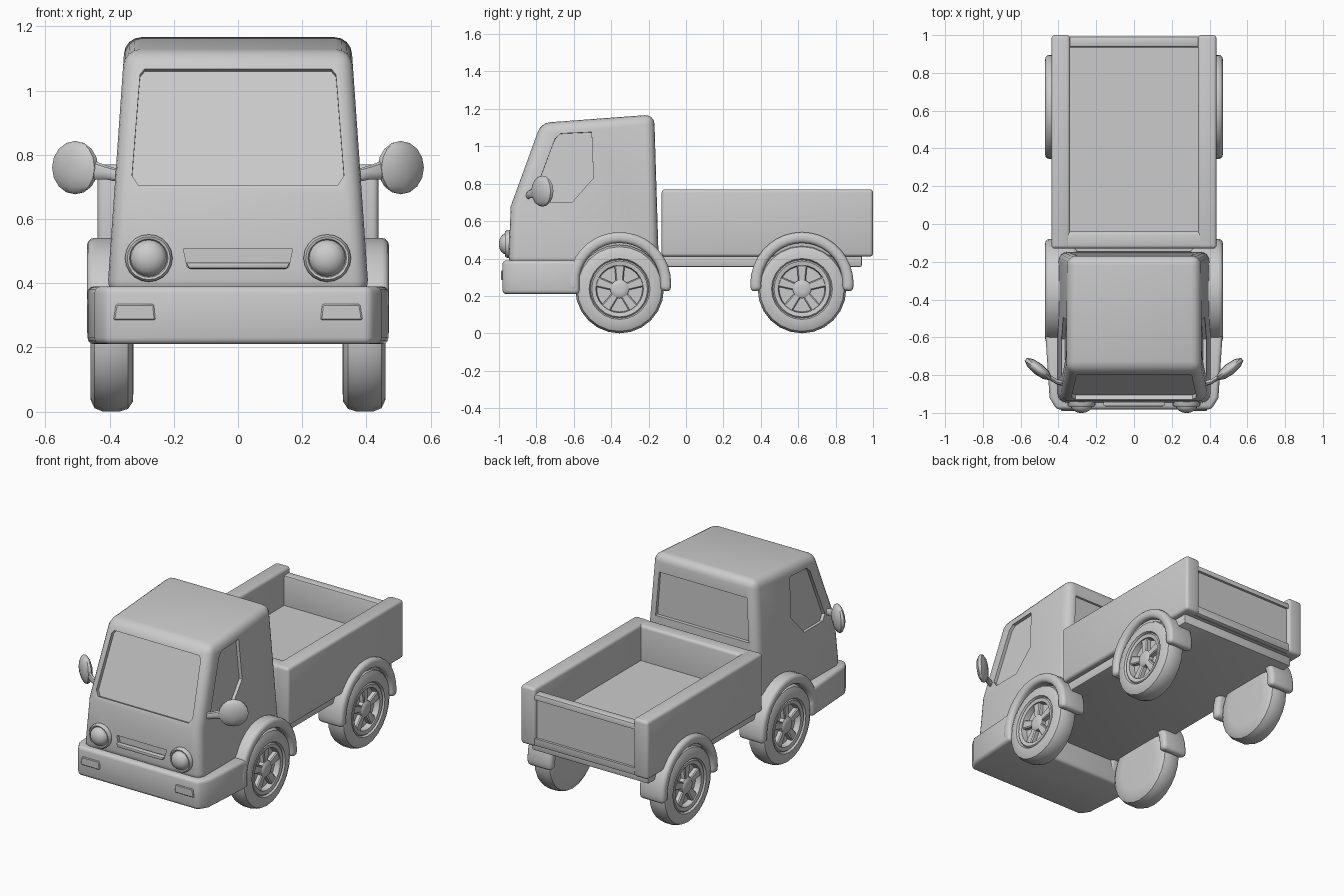
import bpy, bmesh
from math import sin, cos, pi, radians
from mathutils import Vector, Matrix

if "Cube" in bpy.data.objects:
    bpy.data.objects.remove(bpy.data.objects["Cube"])

grey = bpy.data.materials.new("plain_grey")
grey.use_nodes = True
GREY = (0.6, 0.6, 0.6, 1)
grey.diffuse_color = GREY
grey.node_tree.nodes["Principled BSDF"].inputs["Base Color"].default_value = GREY


def activate(ob):
    bpy.ops.object.select_all(action='DESELECT')
    ob.select_set(True)
    bpy.context.view_layer.objects.active = ob


def finish(ob, bevel=0, segments=3, cutters=()):
    """Bevel, cut the recesses, then shade smooth with sharp edges kept."""
    activate(ob)
    if bevel:
        mod = ob.modifiers.new("round", 'BEVEL')
        mod.width, mod.segments = bevel, segments
        mod.limit_method, mod.angle_limit = 'ANGLE', radians(28)
        bpy.ops.object.modifier_apply(modifier=mod.name)
    for cutter in cutters:
        mod = ob.modifiers.new("recess", 'BOOLEAN')
        mod.operation, mod.solver, mod.object = 'DIFFERENCE', 'EXACT', cutter
        bpy.ops.object.modifier_apply(modifier=mod.name)
        bpy.data.objects.remove(cutter)
    activate(ob)
    bpy.ops.object.shade_smooth_by_angle(angle=radians(35))
    return ob


def loft(name, rings):
    """Closed solid through a row of rings of equal point count."""
    bm = bmesh.new()
    loops = [[bm.verts.new(p) for p in ring] for ring in rings]
    n = len(loops[0])
    for a, b in zip(loops, loops[1:]):
        for i in range(n):
            j = (i + 1) % n
            bm.faces.new((a[i], a[j], b[j], b[i]))
    bm.faces.new(loops[0])
    bm.faces.new(loops[-1])
    bmesh.ops.recalc_face_normals(bm, faces=bm.faces)
    mesh = bpy.data.meshes.new(name)
    bm.to_mesh(mesh)
    bm.free()
    mesh.materials.append(grey)
    ob = bpy.data.objects.new(name, mesh)
    bpy.context.collection.objects.link(ob)
    return ob


def prism(name, points, sweep, start=0.0):
    sweep = Vector(sweep)
    base = [Vector(p) + sweep * start for p in points]
    return loft(name, [base, [p + sweep for p in base]])


def box(name, x0, x1, y0, y1, z0, z1):
    return prism(name, [(x0, y0, z0), (x1, y0, z0), (x1, y1, z0), (x0, y1, z0)],
                 (0, 0, z1 - z0))


def lathe(name, profile, place, sides=24):
    """place(u, v, d) turns a point of the turned profile into space."""
    turn = [2 * pi * i / sides for i in range(sides)]
    return loft(name, [[place(r * cos(a), r * sin(a), d) for a in turn]
                       for r, d in profile])


# Cab: side profile, narrowing towards the roof
LEAN = 0.07


def cab_half(z):
    return 0.408 - LEAN * (z - 0.36)


profile = [(-0.95, 0.36), (-0.937, 0.68), (-0.775, 1.125), (-0.17, 1.17), (-0.145, 0.36)]
cab = loft("cab", [[(s * cab_half(z), y, z) for y, z in profile] for s in (-1, 1)])


def shield_y(z):
    return -0.937 + 0.162 * (z - 0.68) / 0.445


# Recesses for windscreen, rear window, side windows and grille
shield = [(0.31, 0.705), (0.33, 0.735), (0.305, 1.05), (0.29, 1.068)]
outline = [(x, z) for x, z in shield] + [(-x, z) for x, z in reversed(shield)]
slope = Vector((0, -0.94, 0.34)) * 0.12
cutters = [prism("windscreen_cutter", [(x, shield_y(z), z) for x, z in outline],
                 slope, -0.2)]
cutters.append(prism("rear_window_cutter",
                     [(-0.32, -0.18, 0.79), (0.32, -0.18, 0.79),
                      (0.3, -0.18, 1.06), (-0.3, -0.18, 1.06)], (0, 0.1, 0)))
cutters.append(prism("grille_cutter",
                     [(-0.158, -0.925, 0.45), (0.158, -0.925, 0.45),
                      (0.17, -0.925, 0.507), (-0.17, -0.925, 0.507)], (0, -0.1, 0)))
side_window = [(-0.70, 1.04), (-0.67, 1.068), (-0.505, 1.076), (-0.495, 0.83),
               (-0.61, 0.70), (-0.79, 0.70), (-0.815, 0.735)]
for s in (-1, 1):
    cutters.append(prism("side_window_cutter",
                         [(s * cab_half(z), y, z) for y, z in side_window],
                         (s * 0.1, 0, 0.1 * LEAN), -0.2))
finish(cab, 0.05, 4, cutters)

finish(prism("grille_lip", [(-0.153, -0.93, 0.445), (0.153, -0.93, 0.445),
                            (0.163, -0.93, 0.465), (-0.163, -0.93, 0.465)],
             (0, -0.035, 0)), 0.006, 2)

# Wraparound bumper
half = [(0.47, -0.57), (0.447, -0.92), (0.41, -0.982)]
plan = half + [(-x, y) for x, y in reversed(half)]
finish(prism("bumper", [(x, y, 0.21) for x, y in plan], (0, 0, 0.18)), 0.02)

# Chassis plate
finish(box("chassis", -0.4, 0.4, -0.6, 0.94, 0.355, 0.42), 0.008, 2)

# Load bed
finish(box("bed_floor", -0.4, 0.4, -0.1, 0.965, 0.41, 0.55))
finish(box("bed_front_wall", -0.43, 0.43, -0.13, -0.04, 0.41, 0.768), 0.018)
panel = box("tailgate_cutter", -0.365, 0.365, 0.978, 1.1, 0.46, 0.70)
finish(box("tailgate", -0.39, 0.39, 0.935, 0.993, 0.412, 0.735), 0.012, 2, [panel])
for s, side in ((-1, "right"), (1, "left")):
    x0, x1 = sorted((s * 0.338, s * 0.437))
    finish(box(side + "_bed_wall", x0, x1, -0.13, 1.0, 0.41, 0.77), 0.018)

# Wheels with arches
TYRE = [(0.15, 0.325), (0.205, 0.327), (0.228, 0.342), (0.237, 0.37), (0.237, 0.42),
        (0.226, 0.447), (0.2, 0.459), (0.163, 0.459), (0.156, 0.446), (0.149, 0.454),
        (0.127, 0.45), (0.122, 0.415)]
HUB = [(0.05, 0.40), (0.05, 0.442), (0.04, 0.45), (0.018, 0.452)]
for s, side in ((-1, "right"), (1, "left")):
    for cy, end in ((-0.355, "front"), (0.62, "rear")):
        name = f"{end}_{side}_"

        def on_axle(u, v, d):
            return Vector((s * d, cy + u, 0.237 + v))

        finish(lathe(name + "tyre", TYRE, on_axle))
        finish(lathe(name + "hub", HUB, on_axle, 20))
        for k in range(5):
            a = pi / 2 + k * 2 * pi / 5
            corners = [(0.03, -0.019), (0.13, -0.028), (0.13, 0.028), (0.03, 0.019)]
            spoke = [on_axle(r * cos(a) - w * sin(a), r * sin(a) + w * cos(a), 0.40)
                     for r, w in corners]
            finish(prism(f"{name}spoke_{k + 1}", spoke, (s * 0.044, 0, 0)), 0.006, 1)

        section = [(0.218, 0.30), (0.276, 0.30), (0.276, 0.47), (0.218, 0.47)]
        arch = []
        for k in range(21):
            a = radians(-9 + 198 * k / 20)
            arch.append([(s * d, cy + r * cos(a), 0.265 + r * sin(a)) for r, d in section])
        finish(loft(name + "arch", arch), 0.022)

# Lamps and mirrors
LAMP = [(0.074, -0.92), (0.074, -0.958), (0.067, -0.968), (0.06, -0.966), (0.057, -0.96),
        (0.054, -0.974), (0.042, -0.988), (0.024, -0.997), (0.008, -1.0)]
for s, side in ((-1, "right"), (1, "left")):
    finish(lathe(side + "_headlight", LAMP,
                 lambda u, v, d: (s * 0.278 + u, d, 0.478 + v), 20))
    lamp = [(0.262, 0.335), (0.38, 0.335), (0.388, 0.285), (0.257, 0.285)]
    finish(prism(side + "_bumper_lamp", [(s * x, -0.975, z) for x, z in lamp],
                 (0, -0.014, 0)), 0.004, 1)

    # Mirror head: flattened low-sided ball, swept back from the cab
    bm = bmesh.new()
    bmesh.ops.create_uvsphere(bm, u_segments=10, v_segments=8, radius=1)
    bmesh.ops.transform(bm, verts=bm.verts, matrix=(
        Matrix.Translation((s * 0.507, -0.768, 0.76))
        @ Matrix.Rotation(s * radians(38), 4, 'Z')
        @ Matrix.Diagonal((0.088, 0.032, 0.083, 1))))
    mesh = bpy.data.meshes.new(side + "_mirror")
    bm.to_mesh(mesh)
    bm.free()
    mesh.materials.append(grey)
    head = bpy.data.objects.new(side + "_mirror", mesh)
    bpy.context.collection.objects.link(head)
    finish(head)

    # Mirror arm, flaring into the head
    arm = [(0.37, -0.845, 0.735, 0.02), (0.41, -0.835, 0.745, 0.022),
           (0.48, -0.79, 0.758, 0.035)]
    turn = [2 * pi * i / 8 for i in range(8)]
    finish(loft(side + "_mirror_arm",
                [[(s * x, y + 0.014 * cos(a), z + r * sin(a)) for a in turn]
                 for x, y, z, r in arm]))
